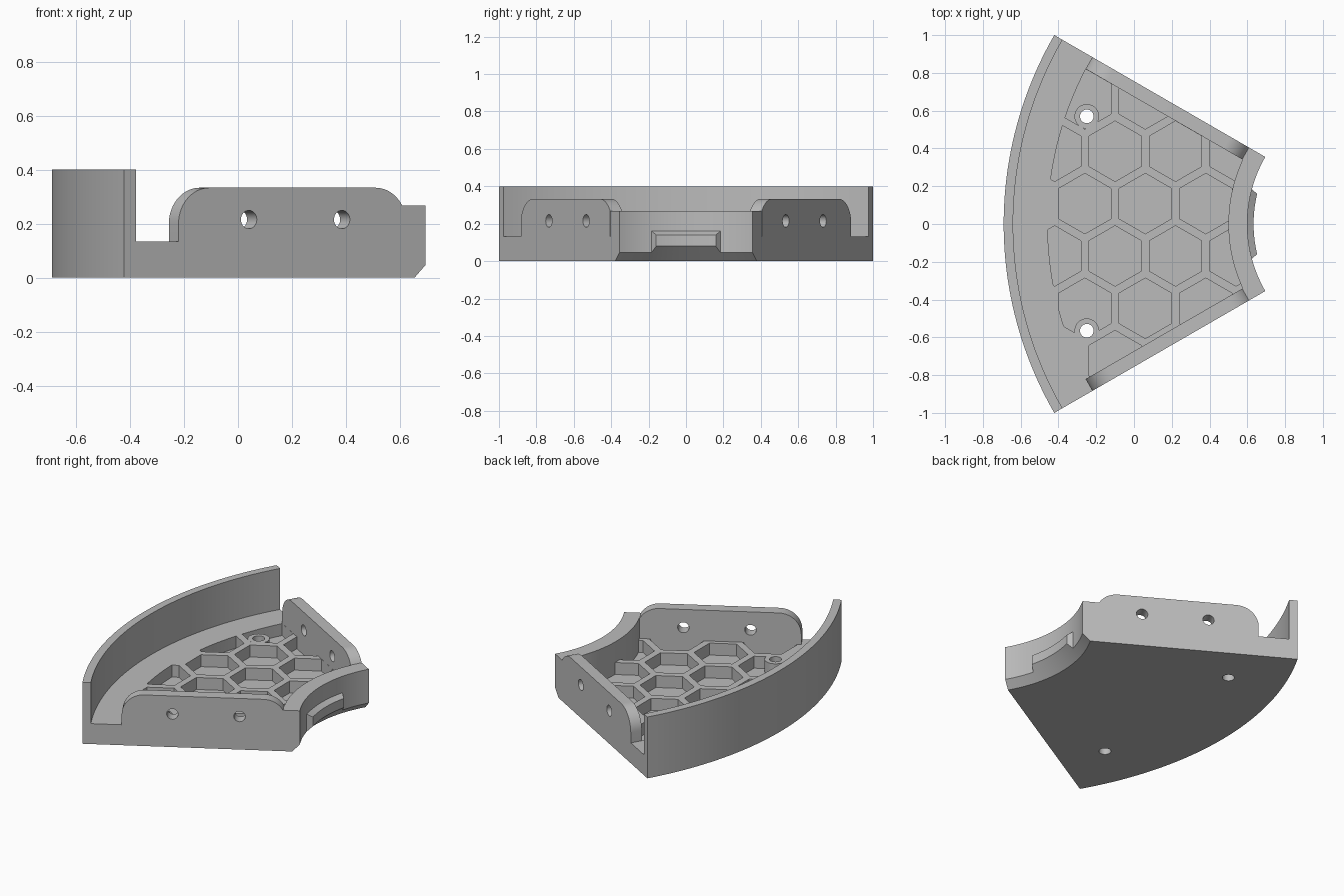
import bpy, bmesh
from math import sin, cos, asin, radians, pi, sqrt
from mathutils import Vector, Matrix

if "Cube" in bpy.data.objects:
    bpy.data.objects.remove(bpy.data.objects["Cube"])

CX = 1.31                 # x of the arc centre
HALF = radians(30)        # half of the sector angle
R_OUT, R_IN = 2.0, 0.71
R_LIP, R_HUB, R_WALL = 1.95, 0.81, 1.767
LEDGE, HUB_TOP, WALL_TOP, LIP_TOP = 0.133, 0.267, 0.333, 0.4
POCKET_FLOOR, WALL_T = 0.055, 0.072

grey = bpy.data.materials.new("plain grey")
grey.use_nodes = True
colour = (0.5, 0.5, 0.5, 1)
grey.diffuse_color = colour
grey.node_tree.nodes["Principled BSDF"].inputs["Base Color"].default_value = colour


def polar(r, a, z=0):
    return Vector((CX - r * cos(a), r * sin(a), z))


def finish(bm, name):
    bmesh.ops.recalc_face_normals(bm, faces=bm.faces)
    me = bpy.data.meshes.new(name)
    bm.to_mesh(me)
    bm.free()
    me.materials.append(grey)
    ob = bpy.data.objects.new(name, me)
    bpy.context.collection.objects.link(ob)
    return ob


def loft(name, rings):
    """Skin between closed rings of points and cap both ends."""
    bm = bmesh.new()
    rows = [[bm.verts.new(p) for p in ring] for ring in rings]
    for a, b in zip(rows, rows[1:]):
        for i in range(len(a)):
            j = (i + 1) % len(a)
            bm.faces.new((a[i], a[j], b[j], b[i]))
    bm.faces.new(rows[0])
    bm.faces.new(rows[-1])
    return finish(bm, name)


def prisms(name, shapes, z0, z1):
    """Upright prisms in one mesh, from lists of xy outlines."""
    bm = bmesh.new()
    for pts in shapes:
        low = [bm.verts.new((x, y, z0)) for x, y in pts]
        face = bm.faces.new(low)
        top = bmesh.ops.extrude_face_region(bm, geom=[face])["geom"]
        for v in top:
            if isinstance(v, bmesh.types.BMVert):
                v.co.z = z1
    return finish(bm, name)


def ngon(x, y, r, n):
    return [(x + r * sin(2 * pi * i / n), y + r * cos(2 * pi * i / n)) for i in range(n)]


def cut(ob, cutter, operation="DIFFERENCE"):
    mod = ob.modifiers.new("cut", "BOOLEAN")
    mod.operation, mod.solver, mod.object = operation, "EXACT", cutter
    bpy.context.view_layer.update()
    me = bpy.data.meshes.new_from_object(ob.evaluated_get(bpy.context.evaluated_depsgraph_get()))
    ob.modifiers.clear()
    ob.data = me
    bpy.data.objects.remove(cutter)


def smooth(ob):
    bpy.ops.object.select_all(action="DESELECT")
    ob.select_set(True)
    bpy.context.view_layer.objects.active = ob
    bpy.ops.object.shade_smooth_by_angle(angle=radians(20))


# Tray body: floor, outer lip and chamfered inner hub wall swept round the arc
section = [(R_IN + 0.047, 0), (R_OUT, 0), (R_OUT, LIP_TOP), (R_LIP, LIP_TOP), (R_LIP, LEDGE),
           (R_HUB, LEDGE), (R_HUB, HUB_TOP), (R_IN, HUB_TOP), (R_IN, 0.047)]
STEPS = 48
angles = [HALF * (2 * i / STEPS - 1) for i in range(STEPS + 1)]
tray = loft("tray_body", [[polar(r, a, z) for r, z in section] for a in angles])

# Honeycomb pockets, kept inside the ledge, the side walls and the hub
HEX_R, PITCH = 0.16, 0.32
row_step = PITCH * sqrt(3) / 2
rows = {2: (0, 1), 1: (-1, 0, 1, 2), 0: (0, 1, 2), -1: (-1, 0, 1, 2), -2: (0, 1, 2), -3: (0,)}
cells = []
for row, columns in rows.items():
    for c in columns:
        shift = 0.5 * (row % 2)
        cells.append(ngon(-0.26 + PITCH * (c + shift), 0.108 + row_step * row, HEX_R, 6))
pockets = prisms("pocket_cutter", cells, POCKET_FLOOR, 0.2)


def inset_arc(r):
    limit = HALF - asin(WALL_T / r)
    return [polar(r, limit * (i / 16 - 1)).xy for i in range(33)]


field = prisms("field_cutter", [inset_arc(R_WALL) + inset_arc(R_HUB)[::-1]], 0.01, 0.25)
cut(pockets, field, "INTERSECT")
screws = [(-0.25, 0.57), (-0.25, -0.565)]
cut(pockets, prisms("boss_cutter", [ngon(x, y, 0.065, 32) for x, y in screws], 0, 0.3))
cut(tray, pockets)

# Screw holes through the floor
cut(tray, prisms("screw_cutter", [ngon(x, y, 0.036, 32) for x, y in screws], -0.1, 0.3))
smooth(tray)

# Side walls with rounded shoulders and two bolt holes each
FILLET = 0.133
zc = WALL_TOP - FILLET
outline = [(R_HUB - 0.004, LEDGE), (R_HUB - 0.004, HUB_TOP)]
outline += [(R_HUB + 0.115 + FILLET * cos(t), zc + FILLET * sin(t))
            for t in [radians(150 - 6 * i) for i in range(11)]]
outline += [(R_WALL - FILLET + FILLET * cos(t), zc + FILLET * sin(t))
            for t in [radians(90 - 6 * i) for i in range(16)]]
outline += [(R_WALL, LEDGE)]
for name, side in (("left_wall", -1), ("right_wall", 1)):
    along = Vector((-cos(HALF), side * sin(HALF), 0))
    inward = Vector((-sin(HALF), -side * cos(HALF), 0))

    def on_wall(s, z, depth):
        return Vector((CX, 0, z)) + along * s + inward * depth

    wall = loft("front_" + "side_wall" if side < 0 else "back_side_wall",
                [[on_wall(s, z, d) for s, z in outline] for d in (0, WALL_T)])
    for s in (1.068, 1.466):
        circle = ngon(s, 0.215, 0.034, 32)
        cut(wall, loft("bolt_cutter", [[on_wall(u, z, d) for u, z in circle] for d in (-0.05, 0.15)]))
    smooth(wall)

# Bevelled tab on the inner face of the hub
tab_back, tab_front = radians(15), radians(13.6)
R_TAB = 0.677
rings = [[polar(R_IN + 0.01, -tab_back, z) for z in (0.047, 0.047, 0.16, 0.16)]]
for i in range(17):
    k = i / 8 - 1
    a, b = tab_back * k, tab_front * k
    rings.append([polar(R_IN, a, 0.047), polar(R_TAB, b, 0.08), polar(R_TAB, b, 0.14), polar(R_IN, a, 0.16)])
rings = rings[1:]
tab = loft("hub_tab", rings)
smooth(tab)
